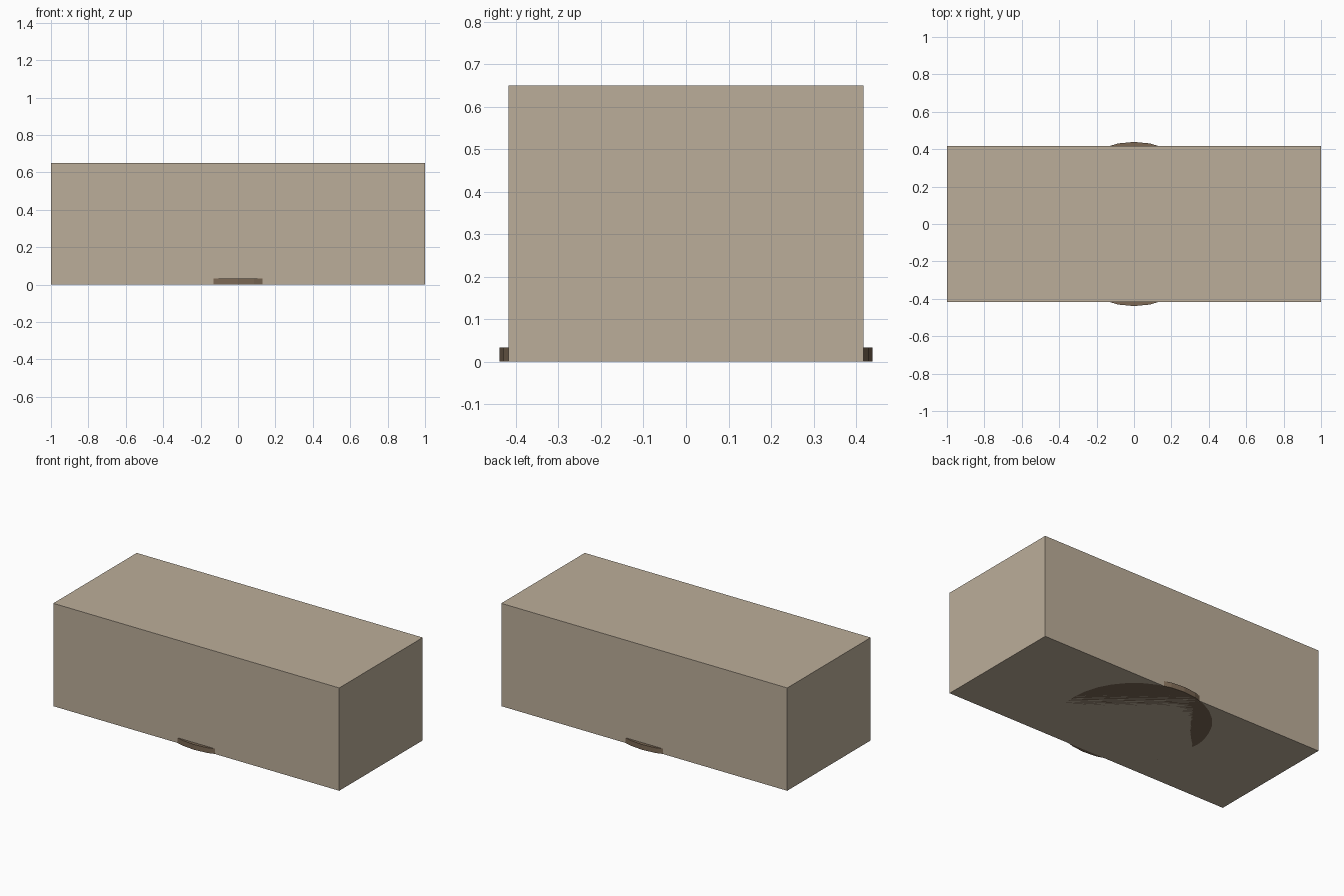
import bpy

if "Cube" in bpy.data.objects:
    bpy.data.objects.remove(bpy.data.objects["Cube"])


def paint(obj, name, color):
    mat = bpy.data.materials.new(name)
    mat.diffuse_color = color
    mat.use_nodes = True
    mat.node_tree.nodes["Principled BSDF"].inputs["Base Color"].default_value = mat.diffuse_color
    obj.data.materials.append(mat)


# Main block
W, D, H = 2.0, 0.834, 0.65
bpy.ops.mesh.primitive_cube_add(size=1, location=(0, 0, H / 2))
block = bpy.context.object
block.name = "block"
block.scale = (W, D, H)
bpy.ops.object.transform_apply(location=False, rotation=False, scale=True)
paint(block, "tan", (0.50, 0.42, 0.32, 1))

# Round base disc, flush with the underside and slightly wider than the block
BASE_H = 0.033
bpy.ops.mesh.primitive_cylinder_add(vertices=32, radius=0.439, depth=BASE_H,
                                    location=(0, 0, BASE_H / 2))
base = bpy.context.object
base.name = "base_disc"
paint(base, "dark_brown", (0.20, 0.14, 0.09, 1))
